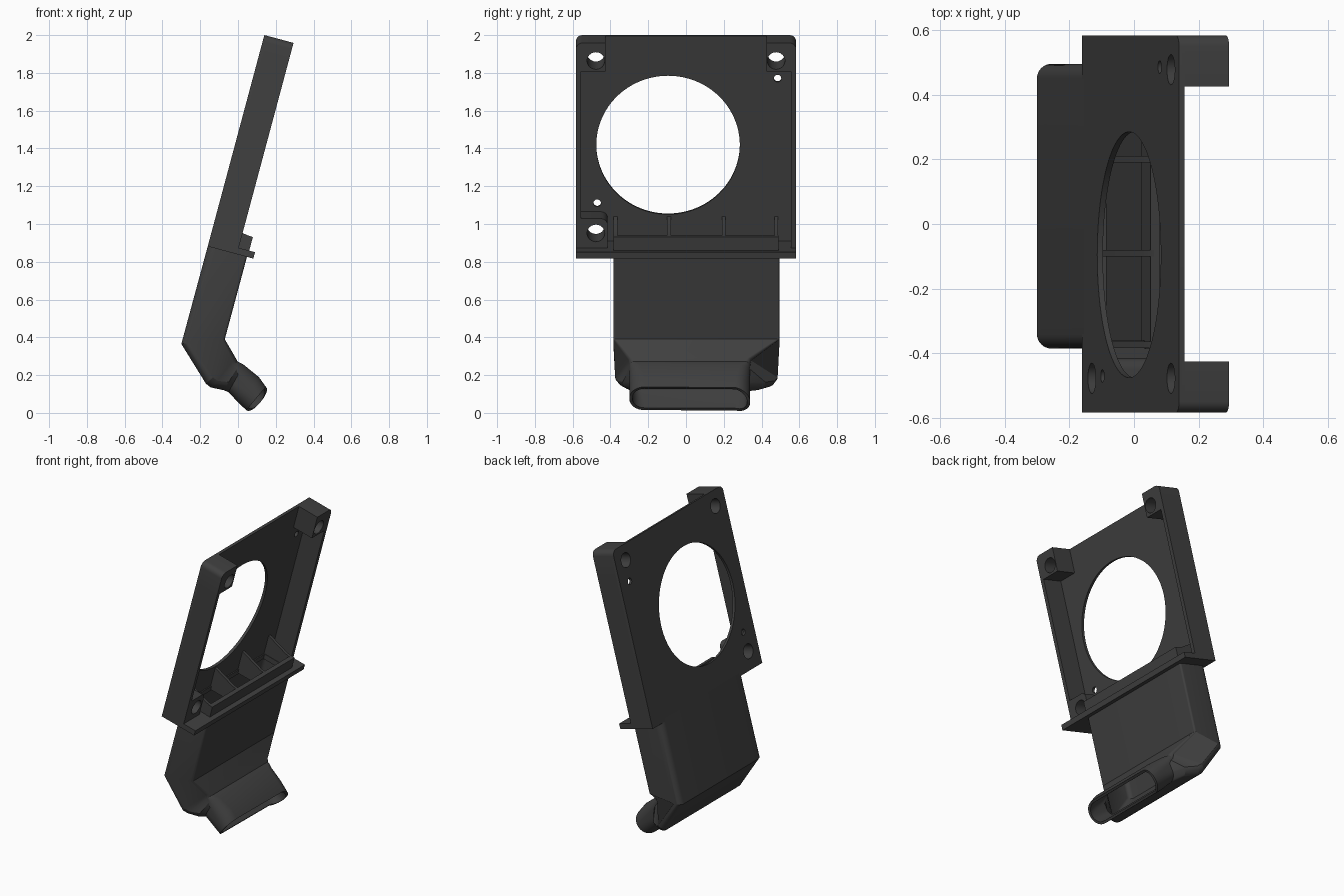
import bpy, bmesh, math
from mathutils import Matrix, Vector

if "Cube" in bpy.data.objects:
    bpy.data.objects.remove(bpy.data.objects["Cube"])

TILT = Matrix.Translation((-0.30, 0, 0.36)) @ Matrix.Rotation(math.radians(15), 4, 'Y')
TOP, BOT, HALF, DEPTH = 1.698, 0.54, 0.583, 0.16

mat = bpy.data.materials.new("charcoal_plastic")
mat.diffuse_color = (0.05, 0.05, 0.05, 1)
mat.use_nodes = True
mat.node_tree.nodes["Principled BSDF"].inputs["Base Color"].default_value = mat.diffuse_color


def add(name, bm, tilt=True):
    if tilt:
        bm.transform(TILT)
    me = bpy.data.meshes.new(name)
    bm.to_mesh(me)
    bm.free()
    me.materials.append(mat)
    ob = bpy.data.objects.new(name, me)
    bpy.context.collection.objects.link(ob)
    return ob


def bake(ob):
    dg = bpy.context.evaluated_depsgraph_get()
    me = bpy.data.meshes.new_from_object(ob.evaluated_get(dg))
    ob.modifiers.clear()
    ob.data = me


def box(name, w, y, u, rounded=None):
    """Box in panel space; rounded lists (y, u) corners to round."""
    bm = bmesh.new()
    bmesh.ops.create_cube(bm, size=1)
    for v in bm.verts:
        v.co = [r[0] if c < 0 else r[1] for c, r in zip(v.co, (w, y, u))]
    edges = [e for e in bm.edges for c in (rounded or [])
             if all(abs(v.co.y - c[0]) + abs(v.co.z - c[1]) < 1e-4 for v in e.verts)]
    if edges:
        bmesh.ops.bevel(bm, geom=edges, offset=0.035, segments=5, profile=0.5, affect='EDGES')
    return add(name, bm)


def hole(y, u, r, seg):
    bm = bmesh.new()
    m = Matrix.Translation((0.1, y, u)) @ Matrix.Rotation(math.pi / 2, 4, 'Y')
    bmesh.ops.create_cone(bm, cap_ends=True, segments=seg, radius1=r, radius2=r,
                          depth=0.5, matrix=m)
    return add("hole_cutter", bm)


def cut(ob, cutters):
    for c in cutters:
        m = ob.modifiers.new("cut", 'BOOLEAN')
        m.object, m.operation, m.solver = c, 'DIFFERENCE', 'EXACT'
    bake(ob)


# Cutters: fan opening, screw holes, pin holes, air inlet
fan = hole(-0.095, 1.1, 0.38, 96)
screws = [hole(y, u, 0.047, 24) for y, u in ((0.477, 1.6), (-0.477, 1.6), (-0.477, 0.655))]
pins = [hole(0.485, 1.465, 0.02, 16), hole(-0.47, 0.782, 0.02, 16)]
inlet = box("inlet_cutter", (0.025, 0.19), (-0.36, 0.465), (0.4, 0.62))

# Thin back panel
corners = [(-HALF, TOP), (HALF, TOP)]
panel = box("back_panel", (0, 0.018), (-HALF, HALF), (BOT, TOP), corners)
cut(panel, [fan] + screws + pins)

# Side walls and screw posts
for side, y in (("front", -1), ("rear", 1)):
    box(side + "_side_wall", (0.0, DEPTH), sorted((y * HALF, y * 0.557)), (BOT, 1.55))
    post = box(side + "_top_post", (0.0, DEPTH), sorted((y * HALF, y * 0.425)),
               (1.54, TOP), [(y * HALF, TOP)])
    cut(post, screws)
low_post = box("lower_post", (0.0, DEPTH), (-HALF, -0.415), (BOT, 0.735), [(-0.415, 0.735)])
cut(low_post, screws)

# Ledge across the bottom, with the air inlet through it
ledge = box("bottom_ledge", (0, 0.25), (-HALF, HALF), (BOT, 0.575))
cut(ledge, [inlet])

# Inlet lip and triangular fins
box("inlet_lip", (0.19, 0.218), (-0.385, 0.49), (0.57, 0.65))
for i, y in enumerate((-0.373, -0.09, 0.2, 0.478)):
    bm = bmesh.new()
    prof = ((0.01, 0.55), (0.2, 0.55), (0.2, 0.65), (0.165, 0.655), (0.01, 0.71))
    f = bm.faces.new([bm.verts.new((w, y - 0.01, u)) for w, u in prof])
    ext = bmesh.ops.extrude_face_region(bm, geom=[f])
    bmesh.ops.translate(bm, vec=(0, 0.02, 0),
                        verts=[v for v in ext['geom'] if isinstance(v, bmesh.types.BMVert)])
    bmesh.ops.recalc_face_normals(bm, faces=bm.faces)
    add("inlet_fin_%d" % (i + 1), bm)


def section(back, front, yb, yf, rb, rf):
    """Rounded trapezoid ring between two (x, z) points."""
    b, f = Vector((back[0], 0, back[1])), Vector((front[0], 0, front[1]))
    d, length = (f - b).normalized(), (f - b).length
    pts = []
    for k, (y, t, r) in enumerate(((yb[0], 0, rb), (yb[1], 0, rb),
                                   (yf[1], length, rf), (yf[0], length, rf))):
        cy = y + r * (1 if k in (0, 3) else -1)
        ct = t + r * (1 if k < 2 else -1)
        for j in range(9):
            a = math.pi + math.pi / 2 * (k + j / 8)
            pts.append(b + d * (ct + r * math.sin(a)) + Vector((0, cy + r * math.cos(a), 0)))
    return pts


# Hollow duct, bending forward into a flat oval nozzle
wide, narrow = (-0.385, 0.495), (-0.30, 0.34)
low = (-0.375, 0.485)
start = [TILT @ Vector((w, 0, 0.56)) for w in (0, 0.215)]
rings = [
    section(start[0].xz, start[1].xz, wide, wide, 0.045, 0.012),
    section((-0.30, 0.365), (-0.07, 0.39), wide, wide, 0.045, 0.012),
    section((-0.17, 0.155), (-0.012, 0.29), low, (-0.305, 0.345), 0.05, 0.02),
    section((-0.145, 0.135), (-0.003, 0.272), (-0.36, 0.47), narrow, 0.05, 0.03),
    section((-0.075, 0.12), (0.012, 0.265), (-0.335, 0.42), narrow, 0.05, 0.04),
    section((-0.05, 0.11), (0.03, 0.255), narrow, narrow, 0.06, 0.06),
    section((0.01, 0.045), (0.11, 0.19), narrow, narrow, 0.078, 0.078),
    section((0.045, 0.015), (0.147, 0.137), narrow, narrow, 0.078, 0.078),
]
for p in rings[-1]:  # longer lip at one end of the mouth
    p += Vector((0.77, 0, -0.64)) * 0.03 * max(0, (p.y - 0.25) / 0.09)
bm = bmesh.new()
loops = [[bm.verts.new(p) for p in ring] for ring in rings]
for a, b in zip(loops, loops[1:]):
    for i in range(len(a)):
        j = (i + 1) % len(a)
        bm.faces.new((a[i], a[j], b[j], b[i]))
duct = add("air_duct", bm, tilt=False)
shell = duct.modifiers.new("shell", 'SOLIDIFY')
shell.thickness, shell.offset = 0.016, -1
bake(duct)

# Remove the cutters, smooth the curved parts
for c in [fan, inlet] + screws + pins:
    bpy.data.objects.remove(c)
for ob in bpy.context.collection.objects:
    ob.select_set(True)
    bpy.context.view_layer.objects.active = ob
bpy.ops.object.shade_smooth_by_angle(angle=math.radians(25))
